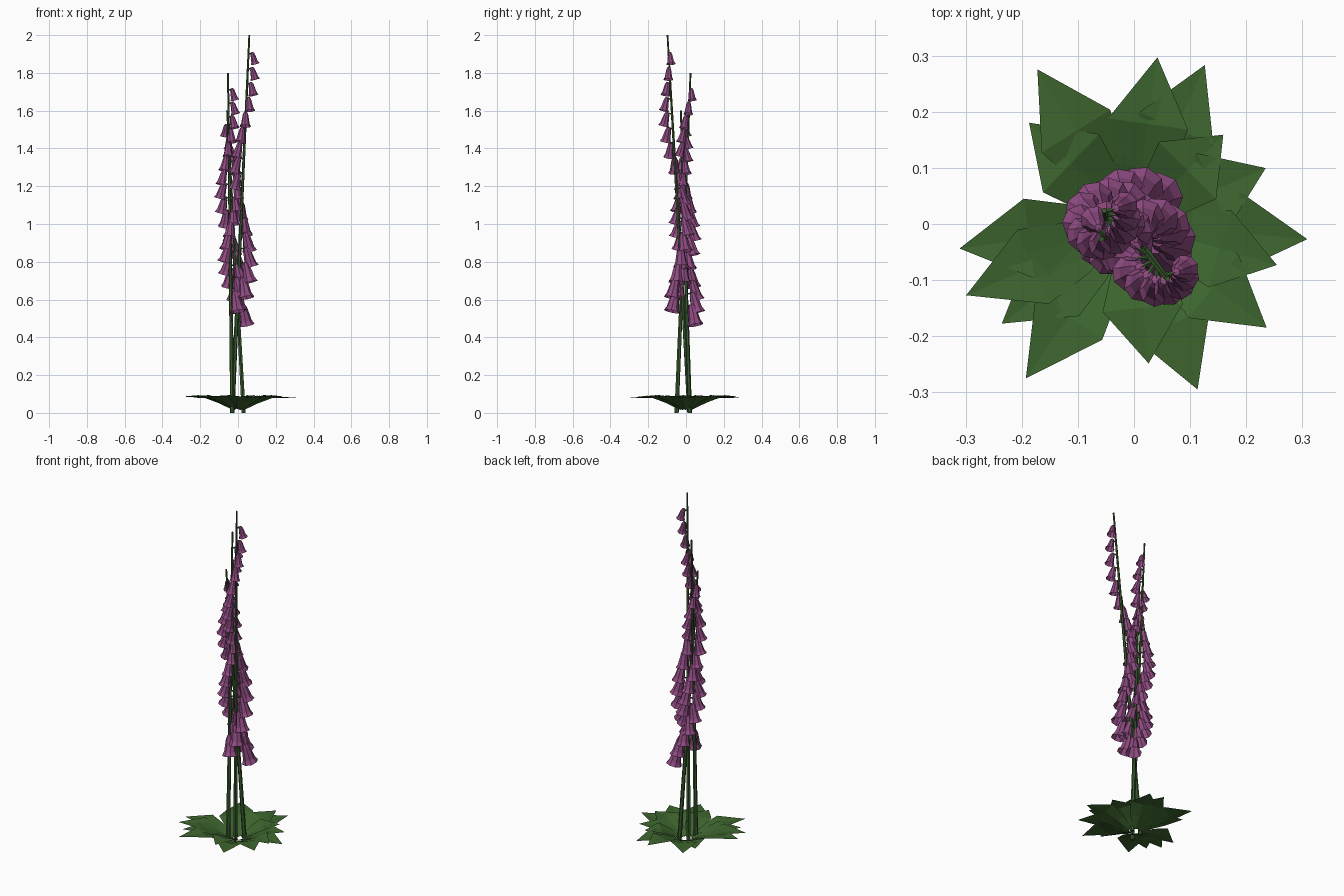
import bpy, bmesh, math
from mathutils import Vector, Matrix

if "Cube" in bpy.data.objects:
    bpy.data.objects.remove(bpy.data.objects["Cube"])


def material(name, rgb):
    m = bpy.data.materials.new(name)
    m.diffuse_color = (*rgb, 1)
    m.use_nodes = True
    m.node_tree.nodes["Principled BSDF"].inputs["Base Color"].default_value = m.diffuse_color
    return m


LEAF = material("leaf green", (0.047, 0.13, 0.028))
STEM = material("stem green", (0.045, 0.11, 0.03))
PETAL = material("petal purple", (0.27, 0.07, 0.22))


def finish(bm, name, mat):
    me = bpy.data.meshes.new(name)
    bm.to_mesh(me)
    bm.free()
    me.materials.append(mat)
    ob = bpy.data.objects.new(name, me)
    bpy.context.collection.objects.link(ob)


def rod(bm, a, b, r1, r2, sides=6):
    """Tapered rod from a to b."""
    d = b - a
    rot = d.to_track_quat('Z', 'Y').to_matrix().to_4x4()
    bmesh.ops.create_cone(bm, cap_ends=True, segments=sides, radius1=r1, radius2=r2,
                          depth=d.length, matrix=Matrix.Translation((a + b) / 2) @ rot)


# bell outline: (radius, drop) as fractions of mouth radius and length
BELL = [(0.28, 0.02), (0.48, 0.18), (0.62, 0.5), (0.74, 0.8), (1.0, 1.0)]
SIDES = 8


def bell(bm, top, angle, size):
    """Open hanging bell, mouth tilted outward along angle."""
    radius, length = 0.044 * size, 0.115 * size
    mat = (Matrix.Translation(top) @ Matrix.Rotation(angle, 4, 'Z')
           @ Matrix.Rotation(math.radians(-15), 4, 'Y'))
    rings = []
    for r, h in BELL:
        rings.append([bm.verts.new(mat @ Vector((
            r * radius * math.cos(math.tau * k / SIDES),
            r * radius * math.sin(math.tau * k / SIDES), -h * length)))
            for k in range(SIDES)])
    tip = bm.verts.new(mat @ Vector((0, 0, 0)))
    for k in range(SIDES):
        n = (k + 1) % SIDES
        bm.faces.new((tip, rings[0][k], rings[0][n]))
        for a, b in zip(rings, rings[1:]):
            bm.faces.new((a[k], b[k], b[n], a[n]))


# flower spikes: base, tip, direction of the topmost bell
SPIKES = {
    "tall": ((-0.03, 0.018, 0), (0.06, -0.098, 2.0), 21),
    "middle": ((-0.03, -0.05, 0), (-0.053, 0.024, 1.8), 20),
    "short": ((0.03, 0.02, 0), (-0.058, -0.027, 1.6), 117),
}
COUNT = 16
for name, (base, tip, turn) in SPIKES.items():
    base, tip = Vector(base), Vector(tip)
    stem, bells = bmesh.new(), bmesh.new()
    rod(stem, base, tip, 0.012, 0.005)
    for i in range(COUNT):
        t = i / (COUNT - 1)
        p = base.lerp(tip, 0.36 + 0.595 * t)
        ang = math.radians(turn - 28.8 * (COUNT - 1 - i))
        size = 1.0 - 0.43 * t
        top = p + Vector((math.cos(ang), math.sin(ang), 0)) * 0.035 * size
        rod(stem, p - Vector((0, 0, 0.012)), top - Vector((0, 0, 0.004)), 0.004, 0.004, 5)
        bell(bells, top, ang, size)
    finish(stem, name + "_stem", STEM)
    finish(bells, name + "_bells", PETAL)

# leaf rosette: (angle in degrees, reach)
LEAVES = [(-5, 0.31), (23, 0.255), (45, 0.225), (66, 0.31), (82, 0.30), (122, 0.325),
          (136, 0.26), (188, 0.314), (203, 0.325), (217, 0.295), (235, 0.336),
          (276, 0.25), (291, 0.316), (322, 0.30), (344, 0.265)]
# leaf rows: (fraction of reach, half width, height)
ROWS = [(0.1, 0.018, 0.015), (0.34, 0.05, 0.05), (0.6, 0.072, 0.08), (1.0, 0, 0.08)]
bm = bmesh.new()
for i, (deg, reach) in enumerate(LEAVES):
    rot = Matrix.Rotation(math.radians(deg), 3, 'Z')
    lift = 0.003 * (i % 3)
    rows = []
    for f, w, z in ROWS:
        pts = [(-w, 0.008), (0, 0), (w, 0.008)] if w else [(0, 0)]
        rows.append([bm.verts.new(rot @ Vector((f * reach, y, z + up + lift)))
                     for y, up in pts])
    for a, b in zip(rows, rows[1:]):
        for k in range(2):
            if len(b) == 3:
                bm.faces.new((a[k], b[k], b[k + 1], a[k + 1]))
            else:
                bm.faces.new((a[k], b[0], a[k + 1]))
bmesh.ops.recalc_face_normals(bm, faces=bm.faces)
for f in bm.faces:
    if f.normal.z < 0:
        f.normal_flip()
finish(bm, "leaf_rosette", LEAF)
